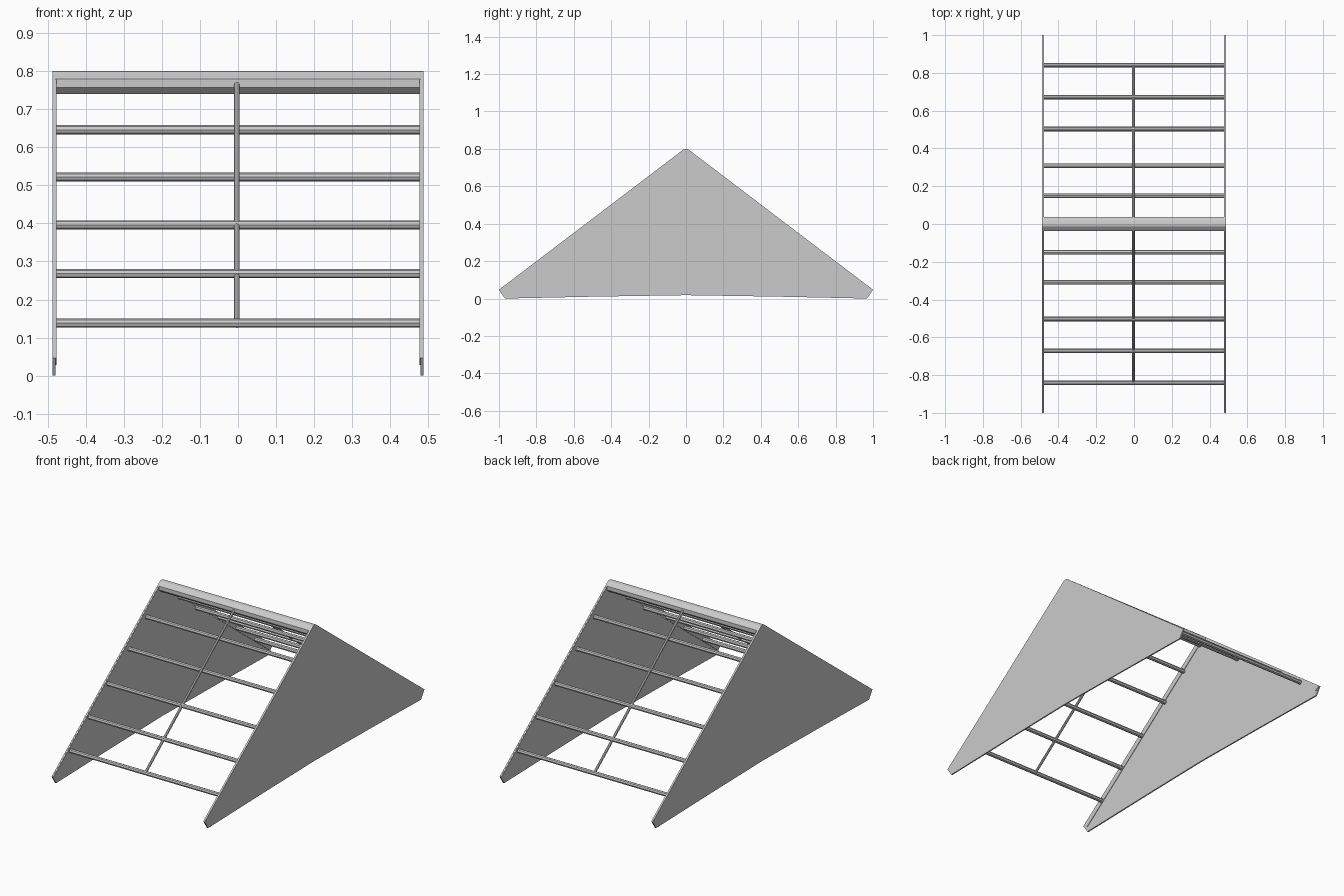
import bpy
from mathutils import Vector

if "Cube" in bpy.data.objects:
    bpy.data.objects.remove(bpy.data.objects["Cube"])


def prism(name, profile, x0, x1):
    """Extrude a closed (y, z) profile along x."""
    n = len(profile)
    verts = [(x, y, z) for x in (x0, x1) for y, z in profile]
    faces = [tuple(range(n))[::-1], tuple(range(n, 2 * n))]
    faces += [(i, (i + 1) % n, n + (i + 1) % n, n + i) for i in range(n)]
    if x1 < x0:
        faces = [f[::-1] for f in faces]
    mesh = bpy.data.meshes.new(name)
    mesh.from_pydata(verts, [], faces)
    mesh.update()
    obj = bpy.data.objects.new(name, mesh)
    bpy.context.collection.objects.link(obj)
    return obj


def rod(name, a, b, radius, sides=8):
    """Straight faceted rod between two points."""
    a, b = Vector(a), Vector(b)
    bpy.ops.mesh.primitive_cylinder_add(vertices=sides, radius=radius,
                                        depth=(b - a).length, location=(a + b) / 2)
    obj = bpy.context.object
    obj.name = name
    obj.rotation_euler = (b - a).to_track_quat('Z', 'Y').to_euler()
    return obj


# Triangular side panels with chamfered feet and slightly raised bottom edge
panel = [(-1.0, 0.047), (-0.968, 0.0), (-0.5, 0.01), (0, 0.018), (0.5, 0.01),
         (0.968, 0.0), (1.0, 0.047), (0.013, 0.797), (0, 0.8), (-0.013, 0.797)]
for side, s in (("left", -1), ("right", 1)):
    prism(side + "_panel", panel, s * 0.488, s * 0.480)
    # Thin stiffening strips along the inner sloping edges
    for end, e in (("front", -1), ("back", 1)):
        strip = [(e * 0.998, 0.047), (e * 0.013, 0.796), (e * 0.013, 0.755), (e * 0.968, 0.028)]
        if e > 0:
            strip.reverse()
        prism(f"{side}_{end}_edge_strip", strip, s * 0.481, s * 0.477)

# Ridge beam across the top
ridge = [(-0.018, 0.74), (0.018, 0.74), (0.036, 0.757), (0.036, 0.779),
         (0.012, 0.798), (0, 0.8), (-0.012, 0.798), (-0.036, 0.779), (-0.036, 0.757)]
prism("ridge_beam", ridge, -0.488, 0.488)

# Rungs and central rod on both slopes
rungs = [(0.841, 0.138), (0.672, 0.268), (0.503, 0.396), (0.308, 0.522), (0.150, 0.646)]
for end, e in (("front", -1), ("back", 1)):
    for i, (y, z) in enumerate(rungs, 1):
        rod(f"{end}_rung_{i}", (-0.48, e * y, z), (0.48, e * y, z), 0.012)
    rod(end + "_centre_rod", (-0.003, e * 0.847, 0.131), (-0.003, e * 0.033, 0.765), 0.0075)
